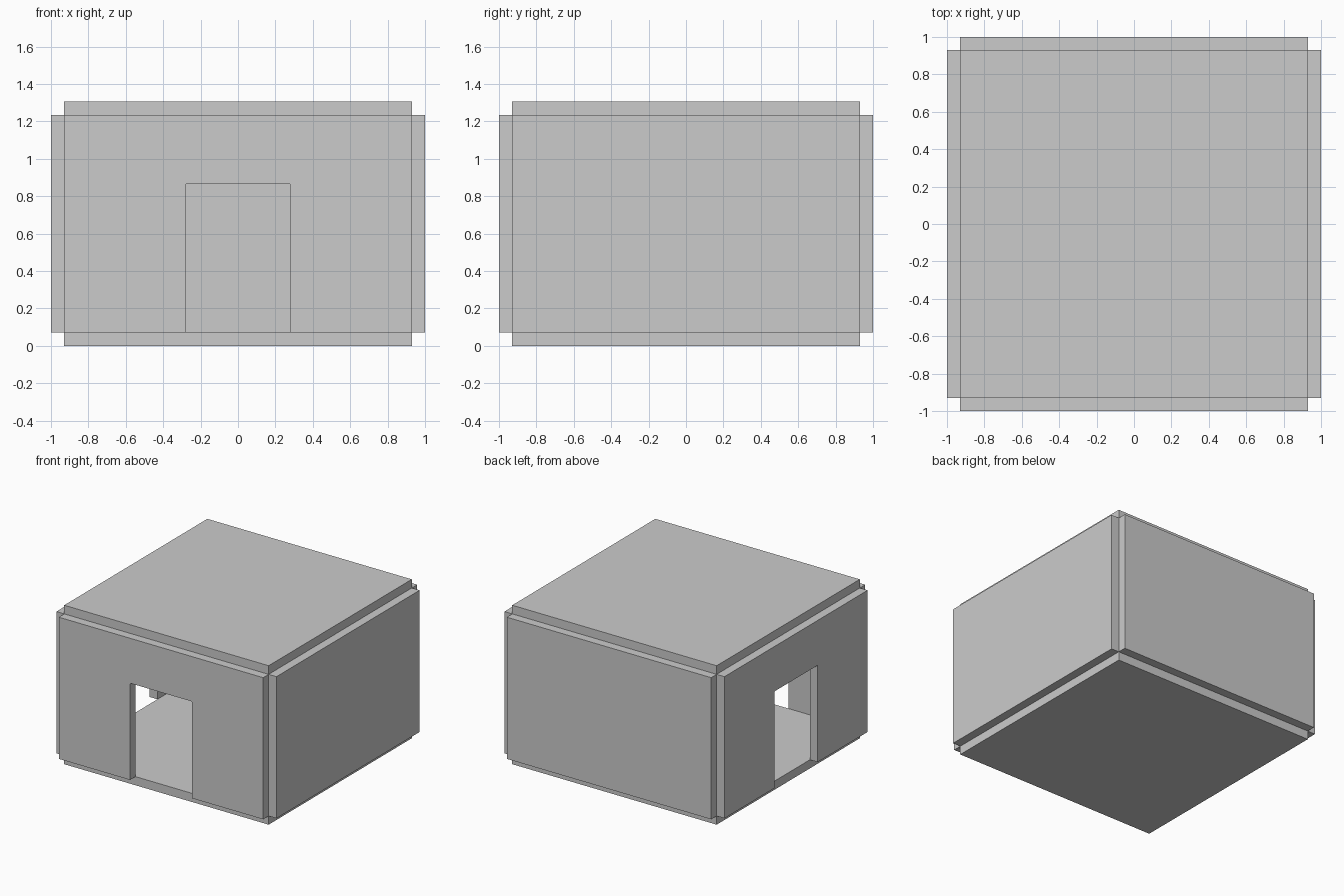
import bpy, bmesh
from math import sin, cos, pi
from mathutils import Matrix

if "Cube" in bpy.data.objects:
    bpy.data.objects.remove(bpy.data.objects["Cube"])

IN, OUT = 0.929, 1.0            # inner and outer wall planes
T = OUT - IN                    # panel thickness
H = 1.306                       # total height
Z0, Z1 = T, H - T               # wall bottom and top
DOOR_W, DOOR_H, R = 0.281, 0.866, 0.01


def panel(name, profile, matrix):
    """Extrude an outline in local XY by the panel thickness along local Z."""
    bm = bmesh.new()
    face = bm.faces.new([bm.verts.new((x, y, 0)) for x, y in profile])
    ext = bmesh.ops.extrude_face_region(bm, geom=[face])
    verts = [v for v in ext["geom"] if isinstance(v, bmesh.types.BMVert)]
    bmesh.ops.translate(bm, verts=verts, vec=(0, 0, T))
    bm.transform(matrix)
    bmesh.ops.recalc_face_normals(bm, faces=bm.faces)
    mesh = bpy.data.meshes.new(name)
    bm.to_mesh(mesh)
    bm.free()
    obj = bpy.data.objects.new(name, mesh)
    bpy.context.collection.objects.link(obj)


def wall_matrix(turn):
    """Stand a panel upright on the front side, then turn it around z."""
    stand = Matrix.Translation((0, -IN, 0)) @ Matrix.Rotation(pi / 2, 4, 'X')
    return Matrix.Rotation(turn, 4, 'Z') @ stand


square = [(-IN, -IN), (IN, -IN), (IN, IN), (-IN, IN)]
plain = [(-IN, Z0), (IN, Z0), (IN, Z1), (-IN, Z1)]

# Door opening with slightly rounded top corners
arc = [(DOOR_W - R + R * cos(a), DOOR_H - R + R * sin(a))
       for a in (i * pi / 6 for i in range(4))]
right_half = [(DOOR_W, Z0)] + arc
left_half = [(-x, z) for x, z in reversed(right_half)]
doorway = [(-IN, Z0)] + left_half[::-1] + right_half[::-1] + [(IN, Z0), (IN, Z1), (-IN, Z1)]

# Floor and roof slabs
panel("floor", square, Matrix.Identity(4))
panel("roof", square, Matrix.Translation((0, 0, Z1)))

# Four walls: doors in the front and left ones
panel("front_wall", doorway, wall_matrix(0))
panel("right_wall", plain, wall_matrix(pi / 2))
panel("back_wall", plain, wall_matrix(pi))
panel("left_wall", doorway, wall_matrix(-pi / 2))
